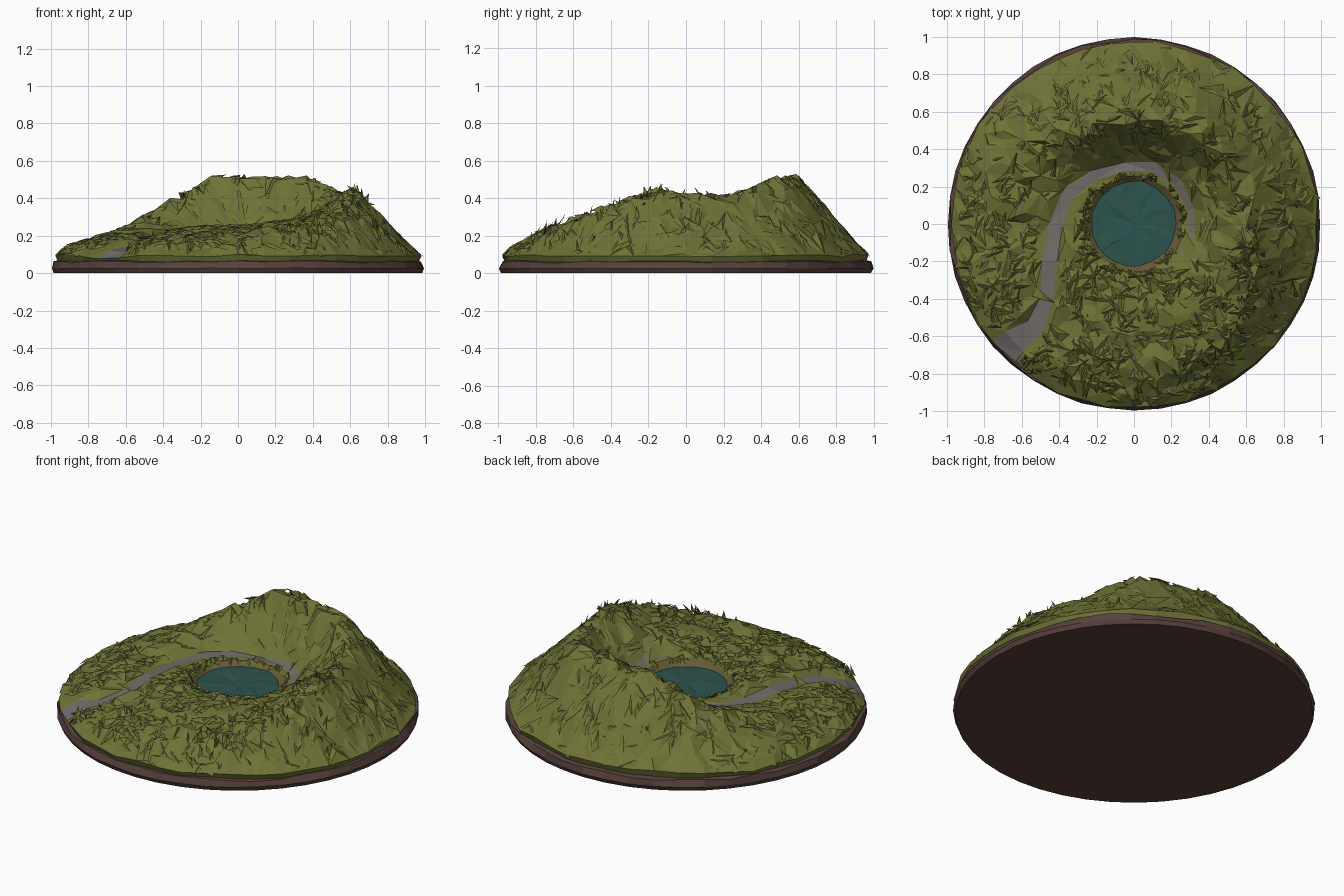
import bpy, bmesh, math, random
from mathutils import Vector, geometry

random.seed(7)
if "Cube" in bpy.data.objects:
    bpy.data.objects.remove(bpy.data.objects["Cube"])


def material(name, rgb):
    m = bpy.data.materials.new(name)
    m.use_nodes = True
    m.diffuse_color = (*rgb, 1)
    m.node_tree.nodes["Principled BSDF"].inputs["Base Color"].default_value = (*rgb, 1)
    return m


GRASS = material("grass green", (0.158, 0.168, 0.037))
EARTH = material("earth brown", (0.095, 0.052, 0.045))
STONE = material("path grey", (0.165, 0.152, 0.145))
SHORE = material("shore tan", (0.13, 0.105, 0.04))
WATER = material("water teal", (0.026, 0.088, 0.076))


def finish(name, bm, *mats):
    mesh = bpy.data.meshes.new(name)
    bm.to_mesh(mesh)
    bm.free()
    for m in mats:
        mesh.materials.append(m)
    obj = bpy.data.objects.new(name, mesh)
    bpy.context.collection.objects.link(obj)
    return obj


def polar(r, a, z=0.0):
    return Vector((r * math.cos(a), r * math.sin(a), z))


def lerp_table(table, x):
    for a, b in zip(table, table[1:]):
        if x <= b[0]:
            t = (x - a[0]) / (b[0] - a[0])
            return [p + (q - p) * t for p, q in zip(a[1:], b[1:])]
    return table[-1][1:]


# Hill crest around the pond: angle in degrees, radius, height
CREST = [(0, .60, .41), (22, .60, .42), (40, .59, .46), (52, .60, .51), (75, .56, .51),
         (90, .56, .52), (105, .57, .51), (120, .57, .43), (140, .60, .31), (160, .60, .24),
         (180, .62, .21), (225, .68, .20), (270, .70, .22), (292, .75, .24), (308, .76, .29),
         (325, .69, .36), (345, .63, .45), (360, .60, .41)]
# Path centre line: x, y, half width
PATH = [(-.69, -.69, .08), (-.64, -.63, .07), (-.53, -.55, .05), (-.47, -.4, .035),
        (-.45, -.2, .035), (-.42, 0, .035), (-.36, .15, .03), (-.22, .26, .026),
        (-.05, .31, .025), (.1, .305, .025), (.23, .22, .022), (.3, .08, .017),
        (.31, -.05, .014), (.25, -.16, .006)]


def path_offset(x, y):
    """Distance outside the path edge, negative on the path."""
    best = 9
    p = Vector((x, y))
    for a, b in zip(PATH, PATH[1:]):
        q, t = geometry.intersect_point_line(p, Vector(a[:2]), Vector(b[:2]))
        t = min(1, max(0, t))
        near = Vector(a[:2]).lerp(Vector(b[:2]), t)
        best = min(best, (p - near).length - (a[2] + (b[2] - a[2]) * t))
    return best


def height(x, y):
    r = math.hypot(x, y)
    rc, hc = lerp_table(CREST, math.degrees(math.atan2(y, x)) % 360)
    side = max(0, x) * .12
    bank = max(0, -y) * .08
    # Radial section: pond bed, bank, path shelf, inner slope, crest, outer slope
    section = [(0, .15), (.2, .165), (.275, .225 + bank), (.34, .22 + side + bank),
               ((.34 + rc) / 2, .21 + (hc - .21) * .5 + side * .3 + bank * .4),
               (rc - .04, hc - .01), (rc + .03, hc),
               ((rc + .98) / 2, .12 + (hc - .1) * .47), (.92, .14), (.988, .09), (2, .09)]
    # The path is worn into the ground, deeper towards the outer end
    depth = lerp_table([(0, 0), (.27, 0), (.3, .015), (.6, .02), (.82, .045), (.95, .02), (2, .01)], r)[0]
    return lerp_table(section, r)[0] - depth * min(1, max(0, 1 - path_offset(x, y) / .03))


# Earth base
SEG = 44
bm = bmesh.new()
rings = []
for r, z, jitter in ((.985, 0, 0), (.997, .025, .003), (.985, .06, .012), (.95, .07, .006)):
    rings.append([bm.verts.new(polar(r + random.uniform(-jitter, jitter), math.tau * i / SEG,
                                     z + random.uniform(-jitter, jitter) * .5))
                  for i in range(SEG)])
for lo, hi in zip(rings, rings[1:]):
    for i in range(SEG):
        j = (i + 1) % SEG
        bm.faces.new((lo[i], lo[j], hi[j], hi[i]))
bm.faces.new(rings[0][::-1])
bm.faces.new(rings[-1])
finish("earth_base", bm, EARTH)

# Terrain: scattered points triangulated around the path and pond outlines
points, edges = [], []


def add_line(pts, closed):
    start = len(points)
    points.extend(Vector(p[:2]) for p in pts)
    n = len(pts)
    edges.extend((start + i, start + (i + 1) % n) for i in range(n if closed else n - 1))


add_line([polar(random.uniform(.968, .994), math.tau * i / SEG) for i in range(SEG)], True)
for ring_r in (.215, .262):
    add_line([polar(ring_r + random.uniform(-.01, .01), math.tau * i / 22) for i in range(22)], True)
for sign in (1, -1):
    side_pts = []
    for i, (x, y, w) in enumerate(PATH):
        a, b = PATH[max(0, i - 1)], PATH[min(len(PATH) - 1, i + 1)]
        d = Vector((b[0] - a[0], b[1] - a[1])).normalized()
        w += random.uniform(-.006, .006)
        side_pts.append((x - sign * w * d.y, y + sign * w * d.x))
    add_line(side_pts, False)

STEP = .066
N = int(1 / STEP)
for i in range(-N, N + 1):
    for j in range(-N, N + 1):
        x = (i + .5 * (j % 2)) * STEP + random.uniform(-.032, .032)
        y = j * STEP + random.uniform(-.032, .032)
        r = math.hypot(x, y)
        if r < .95 and not .19 < r < .29 and path_offset(x, y) > .015:
            points.append(Vector((x, y)))

verts, _, faces = geometry.delaunay_2d_cdt(points, edges, [], 0, 1e-4)[:3]
bm = bmesh.new()
vs = []
for p in verts:
    rough = .005 if path_offset(p.x, p.y) < .01 or p.length > .95 or p.length < .28 else .02
    vs.append(bm.verts.new((p.x, p.y, height(p.x, p.y) + random.uniform(-rough, rough))))
for f in faces:
    face = bm.faces.new([vs[i] for i in f])
    c = face.calc_center_median()
    if math.hypot(c.x, c.y) < .252:
        face.material_index = 2
    elif path_offset(c.x, c.y) < 0:
        face.material_index = 1
bmesh.ops.recalc_face_normals(bm, faces=bm.faces)
if sum(f.normal.z for f in bm.faces) < 0:
    bmesh.ops.reverse_faces(bm, faces=bm.faces)
# Turf lip dropping into the base
rim = [e for e in bm.edges if e.is_boundary]
lip = bmesh.ops.extrude_edge_only(bm, edges=rim)["geom"]
for v in lip:
    if isinstance(v, bmesh.types.BMVert):
        v.co = Vector((v.co.x * .985, v.co.y * .985, .06))
finish("terrain", bm, GRASS, STONE, SHORE)

# Pond with a faintly rippled surface
bm = bmesh.new()
centre = bm.verts.new((.02, -.01, .192))
outer = [bm.verts.new(polar(random.uniform(.222, .242), math.tau * i / 18, .19)) for i in range(18)]
inner = [bm.verts.new(polar(random.uniform(.08, .16), math.tau * i / 18, random.uniform(.185, .2)))
         for i in range(18)]
for i in range(18):
    j = (i + 1) % 18
    bm.faces.new((outer[i], outer[j], inner[j]))
    bm.faces.new((outer[i], inner[j], inner[i]))
    bm.faces.new((inner[i], inner[j], centre))
finish("pond_water", bm, WATER)

# Grass blades: broad folded shards lying on the turf
bm = bmesh.new()


def blade(x, y, length, width, lift):
    a = random.uniform(0, math.tau)
    d, s = polar(1, a), polar(1, a + math.pi / 2)
    root = Vector((x, y))
    tip = root + d.xy * length
    if tip.length > .995 or tip.length < .225 or path_offset(tip.x, tip.y) < 0:
        return
    fold = root + d.xy * length * .4
    corners = [root + s.xy * width, root - s.xy * width, fold, tip]
    rises = (-.004, -.004, .013 + lift * .3, .004 + lift)
    left, right, ridge, top = (bm.verts.new((c.x, c.y, height(c.x, c.y) + h))
                               for c, h in zip(corners, rises))
    bm.faces.new((left, ridge, top))
    bm.faces.new((ridge, right, top))
    bm.faces.new((left, right, ridge))


for _ in range(900):
    p = polar(.975 * math.sqrt(random.random()), random.uniform(0, math.tau))
    if p.length < .275 or path_offset(p.x, p.y) < .03:
        continue
    if p.y < .1 or random.random() < .6:
        blade(p.x, p.y, random.uniform(.07, .14), random.uniform(.02, .042),
              random.uniform(0, .01))

# Turf hanging over the pond bank
for _ in range(90):
    p = polar(random.uniform(.25, .275), random.uniform(0, math.tau))
    blade(p.x, p.y, random.uniform(.025, .06), random.uniform(.015, .025), random.uniform(0, .012))

# Taller tufts along the right crest, the front right slope and beside the path
for cx, cy, spread, count in ((.62, -.17, .04, 12), (.6, .08, .05, 6), (.4, -.75, .07, 24),
                              (.56, -.55, .12, 20), (.72, -.35, .12, 12), (-.54, -.74, .05, 12)):
    for _ in range(count):
        blade(random.gauss(cx, spread), random.gauss(cy, spread), random.uniform(.015, .05),
              random.uniform(.008, .016), random.uniform(.02, .05))
finish("grass_blades", bm, GRASS)
